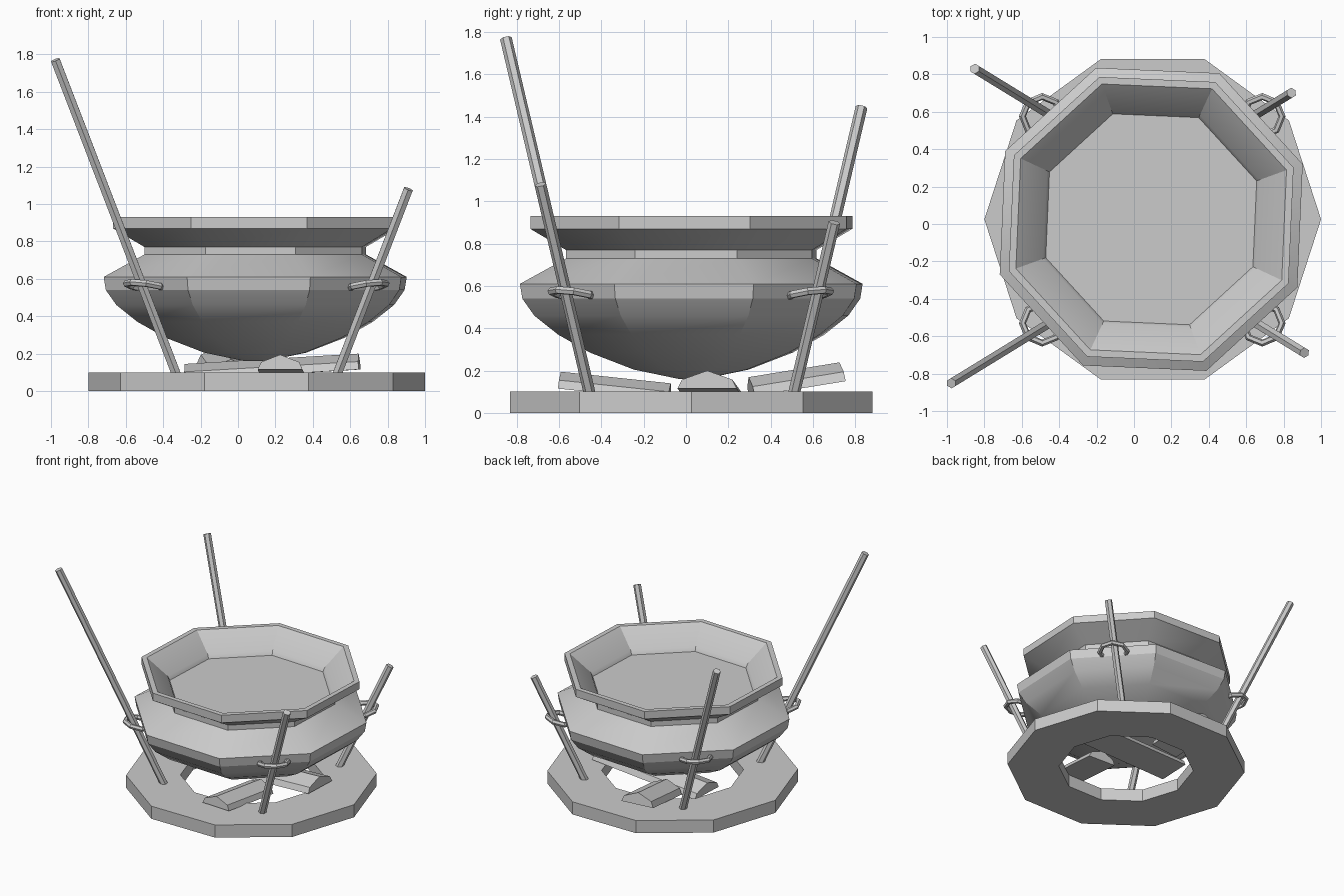
import bpy, math
from math import cos, sin, pi, radians
from mathutils import Vector, Matrix

if "Cube" in bpy.data.objects:
    bpy.data.objects.remove(bpy.data.objects["Cube"])

CX, CY = 0.10, 0.025   # centre of the base and the bowl


def make_mesh(name, verts, faces):
    me = bpy.data.meshes.new(name)
    me.from_pydata(verts, [], faces)
    me.update()
    ob = bpy.data.objects.new(name, me)
    bpy.context.collection.objects.link(ob)
    return ob


def lathe(name, profile, sides, turn=0.0, closed=False, center=(CX, CY)):
    """Spin a (radius, height) profile round a vertical axis."""
    n = len(profile)
    verts, faces = [], []
    for k in range(sides):
        a = turn + 2 * pi * k / sides
        verts += [(center[0] + r * cos(a), center[1] + r * sin(a), z) for r, z in profile]
    for k in range(sides):
        m = (k + 1) % sides
        for i in range(n if closed else n - 1):
            j = (i + 1) % n
            faces.append((k * n + i, m * n + i, m * n + j, k * n + j))
    if not closed:  # cap both ends
        faces.append([k * n for k in reversed(range(sides))])
        faces.append([k * n + n - 1 for k in range(sides)])
    return make_mesh(name, verts, faces)


# Ten-sided base ring
lathe("base_ring", [(0.51, 0), (0.90, 0), (0.90, 0.10), (0.51, 0.10)], 10, closed=True)

# Eight-sided bowl: rounded belly, shoulder, neck, flared rim, inner slope and floor
bowl_profile = [(0.06, 0.16), (0.29, 0.205), (0.51, 0.285), (0.67, 0.37), (0.79, 0.46),
                (0.85, 0.54), (0.862, 0.61), (0.63, 0.73), (0.63, 0.77), (0.81, 0.87),
                (0.81, 0.93), (0.77, 0.93), (0.615, 0.80), (0.60, 0.77)]
bowl = lathe("bowl", bowl_profile, 8, radians(20), center=(0.092, CY))
bpy.context.view_layer.objects.active = bowl
bowl.select_set(True)
bpy.ops.object.shade_smooth_by_angle(angle=radians(25))
bowl.select_set(False)

# Leaning poles, all at the same slope but broken at different heights
POLES = [("front_left_pole", -1, -1, 1.77), ("back_left_pole", -1, 1, 1.445),
         ("front_right_pole", 1, -1, 1.08), ("back_right_pole", 1, 1, 0.90)]
for name, sx, sy, top in POLES:
    foot = Vector((CX + sx * 0.43, 0.0275 + sy * 0.4825, 0.09))
    lean = Vector((sx * 0.385, sy * 0.236, 1))
    tip = foot + lean * (top - foot.z)
    bpy.ops.mesh.primitive_cylinder_add(vertices=6, radius=0.028, depth=(tip - foot).length,
                                        location=(foot + tip) / 2,
                                        rotation=lean.to_track_quat('Z', 'Y').to_euler())
    bpy.context.object.name = name

    # Handle loop that holds the pole, its outer edge tilted up
    outward = Vector((sx, sy, 0)).normalized()
    normal = (Vector((0, 0, 1)) - outward * 0.2).normalized()
    bpy.ops.mesh.primitive_torus_add(major_segments=8, minor_segments=6,
                                     major_radius=0.105, minor_radius=0.019,
                                     location=(0.0975 + sx * 0.59, 0.0225 + sy * 0.555, 0.56),
                                     rotation=normal.to_track_quat('Z', 'Y').to_euler())
    bpy.context.object.name = name.replace("pole", "handle")


def log(name, start, end, half, high):
    """Split log with a flat underside, running between two underside points."""
    start, end = Vector(start), Vector(end)
    d = (end - start).normalized()
    side = d.cross(Vector((0, 0, 1))).normalized()
    up = side.cross(d)
    shape = [(-1, 0), (-0.85, 0.5), (0, 1), (0.85, 0.5), (1, 0)]
    verts = [p + side * u * half + up * v * high for p in (start, end) for u, v in shape]
    faces = [(i, (i + 1) % 5, 5 + (i + 1) % 5, 5 + i) for i in range(5)]
    return make_mesh(name, verts, faces + [(4, 3, 2, 1, 0), (5, 6, 7, 8, 9)])


# Firewood under the bowl
log("front_log", (0.225, -0.60, 0.115), (0.25, -0.08, 0.06), 0.12, 0.08)
log("middle_log", (0.65, 0.10, 0.115), (-0.28, 0.14, 0.06), 0.14, 0.085)
log("back_log", (-0.09, 0.74, 0.15), (-0.04, 0.31, 0.08), 0.13, 0.09)
